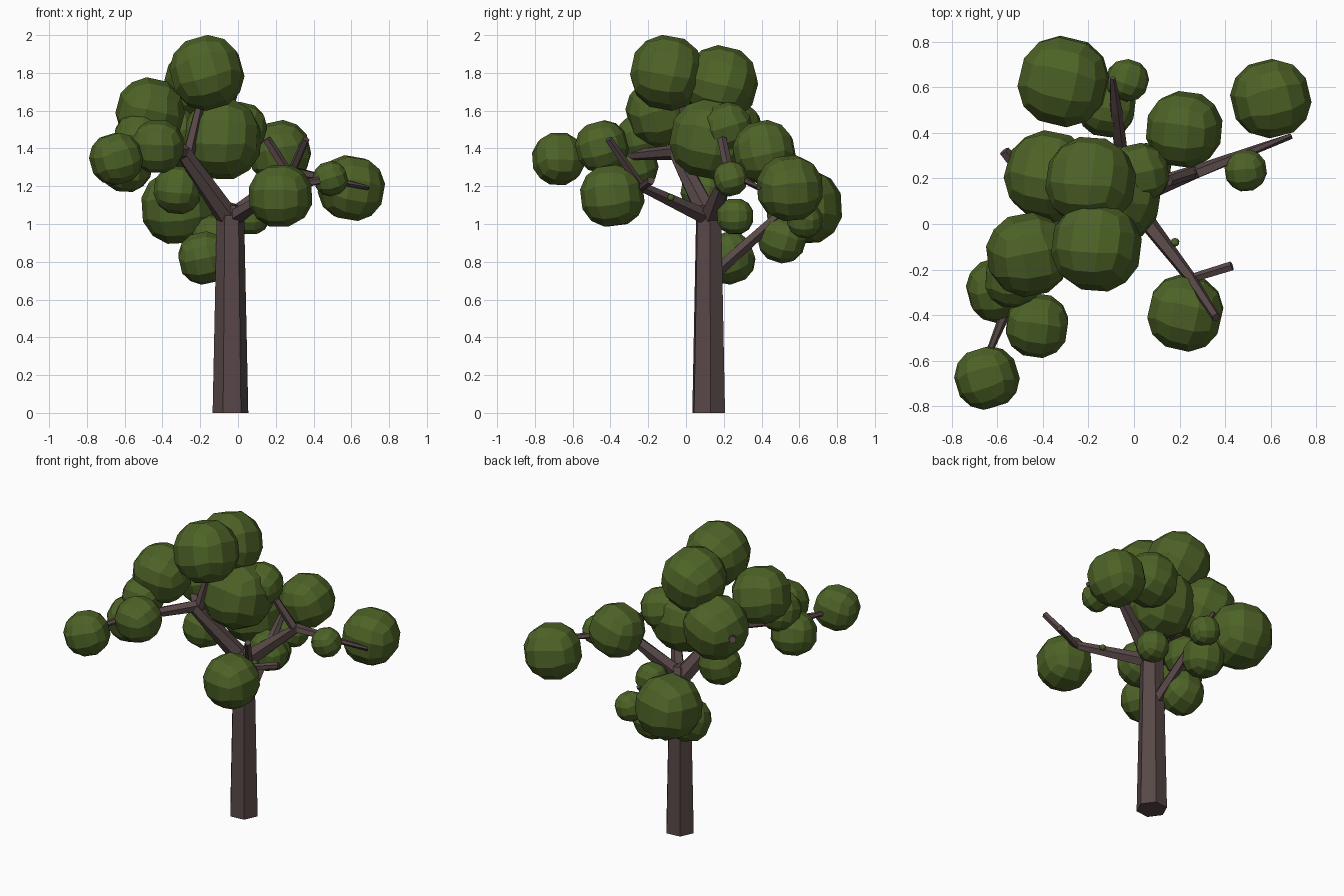
import bpy, bmesh, math, random
from mathutils import Vector, Euler

random.seed(4)

def material(name, rgb):
    m = bpy.data.materials.new(name)
    m.diffuse_color = (*rgb, 1)
    return m

BARK = material("bark", (0.10, 0.065, 0.065))
LEAF = material("leaf", (0.075, 0.125, 0.02))

def finish(bm, name, mat):
    bmesh.ops.recalc_face_normals(bm, faces=bm.faces)
    me = bpy.data.meshes.new(name)
    bm.to_mesh(me)
    bm.free()
    me.materials.append(mat)
    ob = bpy.data.objects.new(name, me)
    bpy.context.collection.objects.link(ob)
    return ob

def limb(name, path, sides=6):
    """Tapered flat-sided tube through (x, y, z, radius) points."""
    bm = bmesh.new()
    pts = [Vector(p[:3]) for p in path]
    rings = []
    for i, p in enumerate(pts):
        d = (pts[min(i + 1, len(pts) - 1)] - pts[max(i - 1, 0)]).normalized()
        u = (Vector((1, 0, 0)) - d * d.x).normalized()
        v = d.cross(u)
        rings.append([bm.verts.new(p + path[i][3] * (u * math.cos(a) + v * math.sin(a)))
                      for a in (2 * math.pi * k / sides + 0.1 for k in range(sides))])
    for a, b in zip(rings, rings[1:]):
        for k in range(sides):
            j = (k + 1) % sides
            bm.faces.new((a[k], a[j], b[j], b[k]))
    bm.faces.new(rings[0][::-1])
    bm.faces.new(rings[-1])
    return finish(bm, name, BARK)

def clump(name, x, y, z, r):
    """Faceted ball: gridded cube pushed onto a sphere."""
    bm = bmesh.new()
    bmesh.ops.create_cube(bm, size=2)
    bmesh.ops.subdivide_edges(bm, edges=bm.edges[:], cuts=2, use_grid_fill=True)
    rot = Euler([random.uniform(-0.35, 0.35) for _ in range(3)]).to_matrix()
    for v in bm.verts:
        v.co = Vector((x, y, z)) + rot @ v.co.normalized() * r * 1.015
    return finish(bm, name, LEAF)

# Trunk
limb("trunk", [(-0.04, 0.12, 0, 0.095), (-0.04, 0.12, 1.04, 0.073),
               (-0.04, 0.115, 1.10, 0.045)])

# Branches
limb("front_branch", [(-0.03, 0.12, 1.03, 0.045), (0.25, -0.24, 1.20, 0.026),
                      (0.36, -0.41, 1.45, 0.02)], 5)
limb("front_twig", [(0.25, -0.24, 1.19, 0.02), (0.43, -0.185, 1.23, 0.022)], 5)
limb("right_branch", [(-0.03, 0.12, 1.03, 0.055), (0.28, 0.23, 1.28, 0.032),
                      (0.69, 0.385, 1.19, 0.013)], 5)
limb("right_twig", [(0.27, 0.23, 1.26, 0.028), (0.15, 0.19, 1.45, 0.025)], 5)
limb("back_branch", [(-0.04, 0.14, 0.73, 0.035), (-0.08, 0.50, 1.05, 0.028),
                     (-0.095, 0.64, 1.17, 0.013)], 5)
limb("left_branch", [(-0.05, 0.12, 1.03, 0.06), (-0.29, -0.05, 1.38, 0.045),
                     (-0.56, -0.38, 1.36, 0.025), (-0.63, -0.55, 1.35, 0.015)], 6)
limb("left_twig", [(-0.28, -0.04, 1.37, 0.035), (-0.57, 0.32, 1.49, 0.025)], 5)
limb("upper_branch", [(-0.27, -0.04, 1.34, 0.035), (-0.18, 0.0, 1.72, 0.02)], 5)

# Foliage clumps: x, y, z, radius
CLUMPS = [
    (-0.165, -0.10, 1.80, 0.20), (-0.19, 0.185, 1.745, 0.20),
    (-0.465, -0.135, 1.59, 0.185), (-0.09, 0.13, 1.45, 0.22),
    (-0.37, 0.21, 1.48, 0.20), (0.02, 0.22, 1.51, 0.135),
    (0.22, 0.415, 1.38, 0.17), (0.60, 0.55, 1.19, 0.178),
    (0.49, 0.235, 1.24, 0.093), (0.225, -0.39, 1.15, 0.172),
    (-0.645, -0.675, 1.345, 0.142), (-0.425, -0.445, 1.41, 0.143),
    (-0.595, -0.29, 1.31, 0.143), (-0.53, -0.24, 1.46, 0.13),
    (-0.31, 0.625, 1.09, 0.205), (-0.03, 0.63, 1.02, 0.095),
    (-0.12, 0.51, 0.92, 0.13), (0.07, 0.26, 1.04, 0.10),
    (-0.18, 0.23, 0.82, 0.14), (-0.32, 0.10, 1.18, 0.13),
    (0.18, -0.08, 1.14, 0.019),
]
for i, c in enumerate(CLUMPS, 1):
    clump(f"foliage_{i:02d}", *c)
